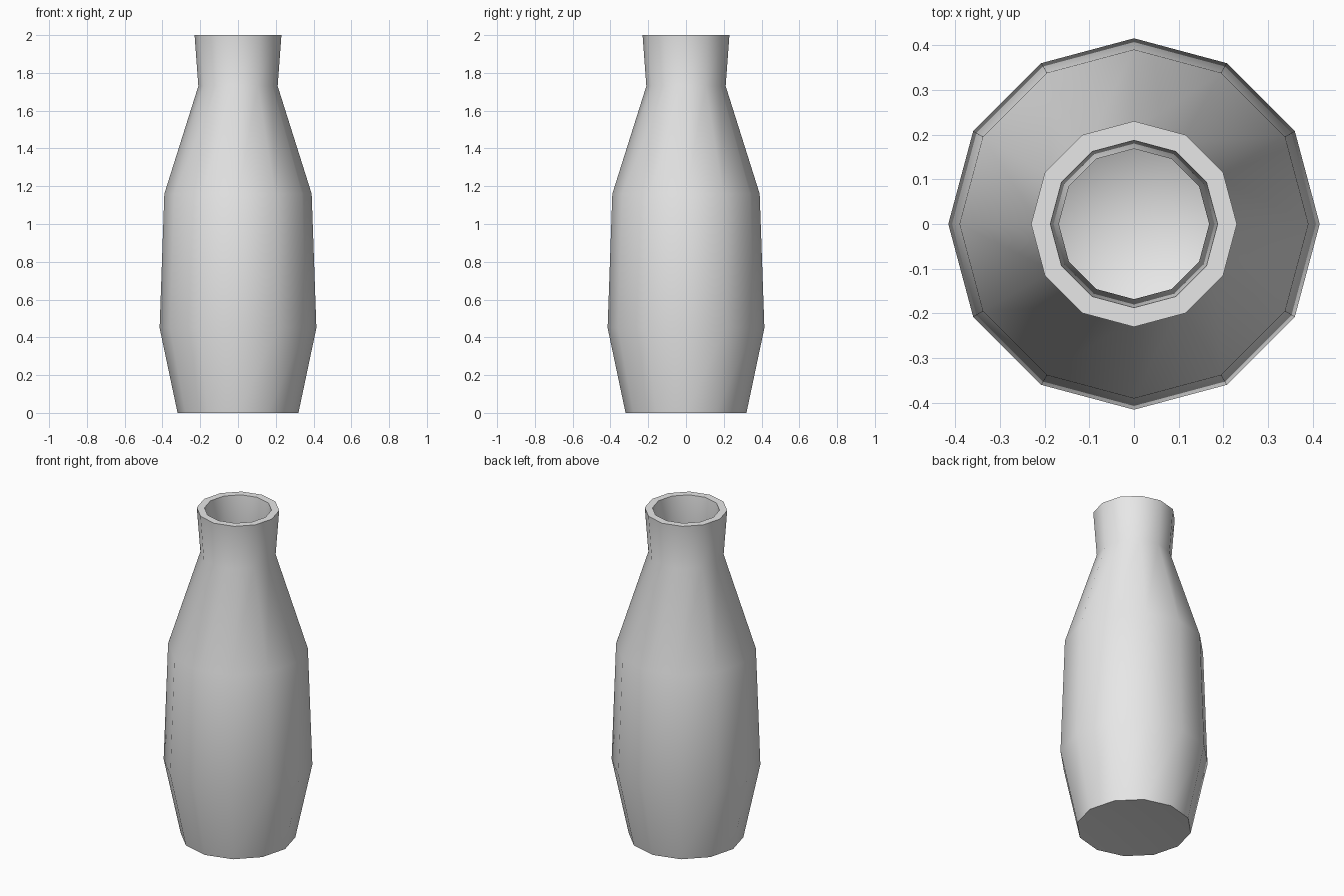
import bpy, bmesh, math

cube = bpy.data.objects.get("Cube")
if cube:
    bpy.data.objects.remove(cube, do_unlink=True)

SIDES = 12

# Plain grey clay
clay = bpy.data.materials.new("grey clay")
clay.use_nodes = True
grey = (0.8, 0.8, 0.8, 1)
clay.diffuse_color = grey
clay.node_tree.nodes["Principled BSDF"].inputs["Base Color"].default_value = grey

# Profiles as (radius, height): outer wall from foot to lip, inner wall from lip to floor
outer = [(0.32, 0), (0.415, 0.45), (0.39, 1.16), (0.21, 1.73), (0.23, 2.0)]
inner = [(0.187, 2.0), (0.168, 1.73), (0.345, 1.15), (0.37, 0.46), (0.275, 0.07)]

bm = bmesh.new()


def ring(radius, height):
    """One horizontal loop of vertices."""
    step = math.tau / SIDES
    return [bm.verts.new((radius * math.cos(i * step), radius * math.sin(i * step), height))
            for i in range(SIDES)]


def cap(loop, height):
    """Close a loop with a fan around a centre vertex."""
    centre = bm.verts.new((0, 0, height))
    for i in range(SIDES):
        bm.faces.new((loop[i], loop[(i + 1) % SIDES], centre))


# Walls and flat lip
loops = [ring(r, z) for r, z in outer + inner]
for low, high in zip(loops, loops[1:]):
    for i in range(SIDES):
        j = (i + 1) % SIDES
        bm.faces.new((low[i], low[j], high[j], high[i]))

# Slightly hollow foot and inside floor
cap(loops[0], 0.02)
cap(loops[-1], 0.05)
bmesh.ops.recalc_face_normals(bm, faces=bm.faces[:])

# Smooth everywhere, with crisp edges at the foot and both sides of the lip
for face in bm.faces:
    face.smooth = True
for loop in (loops[0], loops[len(outer) - 1], loops[len(outer)]):
    for i in range(SIDES):
        bm.edges.get((loop[i], loop[(i + 1) % SIDES])).smooth = False

mesh = bpy.data.meshes.new("vase")
bm.to_mesh(mesh)
bm.free()
mesh.materials.append(clay)
vase = bpy.data.objects.new("vase", mesh)
bpy.context.collection.objects.link(vase)
